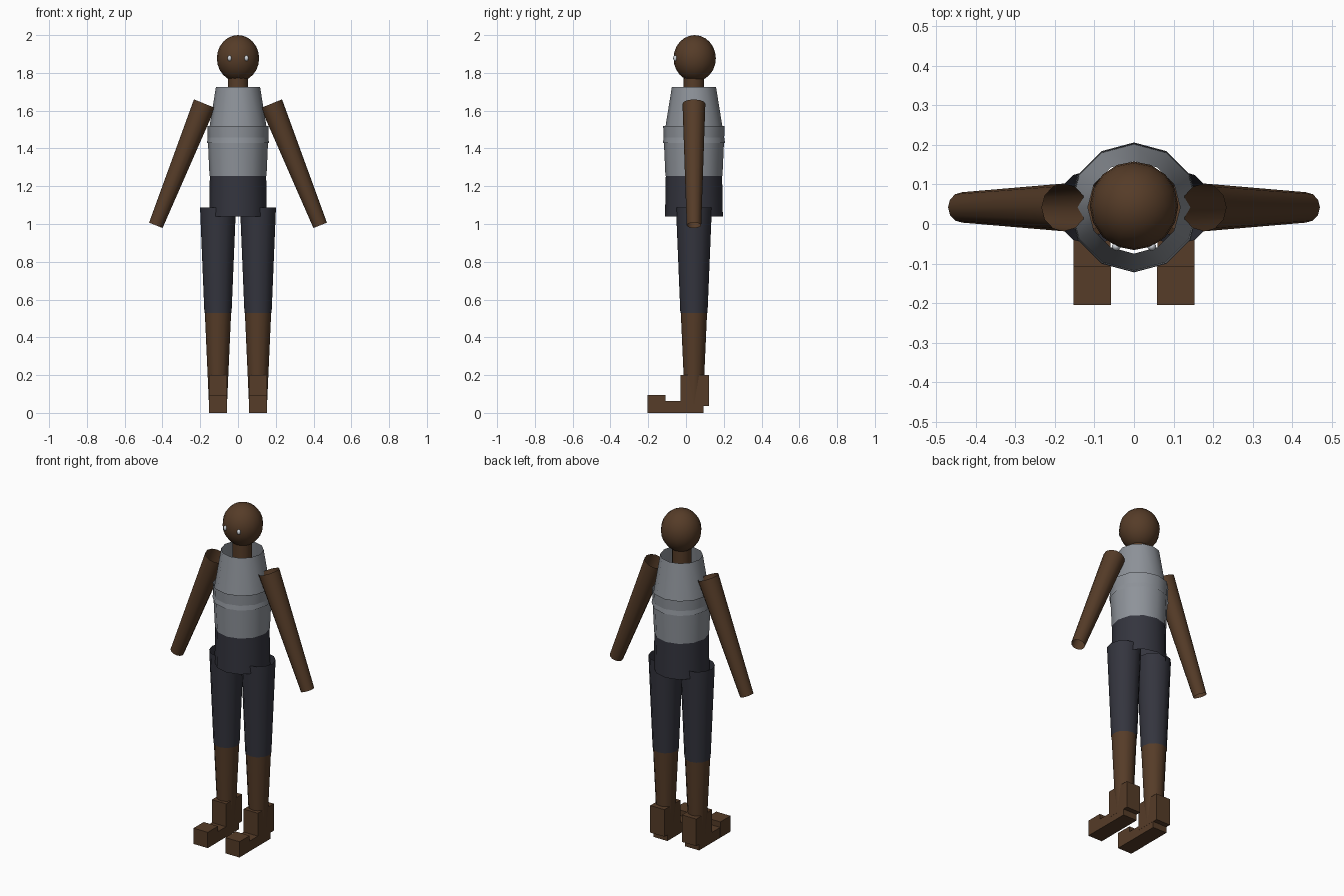
import bpy
import bmesh
import math
from mathutils import Vector, Matrix

if "Cube" in bpy.data.objects:
    bpy.data.objects.remove(bpy.data.objects["Cube"])

AXIS_Y = 0.042  # the body's central axis sits slightly behind the origin


def material(name, rgb):
    m = bpy.data.materials.new(name)
    m.diffuse_color = (*rgb, 1.0)
    m.use_nodes = True
    m.node_tree.nodes["Principled BSDF"].inputs["Base Color"].default_value = m.diffuse_color
    return m


SKIN = material("brown_skin", (0.092, 0.045, 0.021))
SHIRT = material("grey_shirt", (0.27, 0.29, 0.32))
PANTS = material("dark_navy_pants", (0.034, 0.035, 0.048))
EYE = material("pale_eye", (0.65, 0.68, 0.72))


def finish(bm, name, mat, smooth=True):
    for f in bm.faces:
        f.smooth = smooth
    me = bpy.data.meshes.new(name)
    bm.to_mesh(me)
    bm.free()
    me.materials.append(mat)
    ob = bpy.data.objects.new(name, me)
    bpy.context.collection.objects.link(ob)
    return ob


def tube(name, mat, low, high, r_low, r_high, sides=12):
    """Open-ended tapered tube between two points."""
    low, high = Vector(low), Vector(high)
    axis = high - low
    bm = bmesh.new()
    bmesh.ops.create_cone(bm, cap_ends=False, segments=sides, radius1=r_low,
                          radius2=r_high, depth=axis.length)
    turn = Vector((0, 0, 1)).rotation_difference(axis.normalized())
    bm.transform(Matrix.Translation((low + high) / 2) @ turn.to_matrix().to_4x4())
    return finish(bm, name, mat)


def ball(name, mat, centre, radii, sides, rings):
    bm = bmesh.new()
    bmesh.ops.create_uvsphere(bm, u_segments=sides, v_segments=rings, radius=1)
    bm.transform(Matrix.Translation(centre) @ Matrix.Diagonal((*radii, 1)))
    return finish(bm, name, mat)


def box(name, mat, lo, hi):
    lo, hi = Vector(lo), Vector(hi)
    bm = bmesh.new()
    bmesh.ops.create_cube(bm, size=1)
    bm.transform(Matrix.Translation((lo + hi) / 2) @ Matrix.Diagonal((*(hi - lo), 1)))
    return finish(bm, name, mat, smooth=False)


def upright(name, mat, x, z0, z1, r0, r1):
    return tube(name, mat, (x, AXIS_Y, z0), (x, AXIS_Y, z1), r0, r1)


# Head and neck
ball("head", SKIN, (0, 0.046, 1.877), (0.112, 0.112, 0.123), 16, 12)
upright("neck", SKIN, 0, 1.66, 1.80, 0.054, 0.054)

# Torso: overlapping shirt sections and hips
upright("upper_shirt", SHIRT, 0, 1.43, 1.725, 0.1645, 0.117)
upright("lower_shirt", SHIRT, 0, 1.255, 1.52, 0.151, 0.163)
upright("hips", PANTS, 0, 1.04, 1.26, 0.153, 0.149)

# Paired parts
for side, s in (("left", 1), ("right", -1)):
    ball(side + "_eye", EYE, (s * 0.045, -0.057, 1.878), (0.011, 0.011, 0.015), 10, 8)
    tube(side + "_arm", SKIN, (s * 0.435, AXIS_Y, 0.993), (s * 0.177, AXIS_Y, 1.637),
         0.0385, 0.0605)
    x = s * 0.106
    upright(side + "_trouser_leg", PANTS, x, 0.53, 1.088, 0.072, 0.095)
    upright(side + "_shin", SKIN, x, 0.05, 0.55, 0.048, 0.0705)
    # Foot: ankle block, sole and raised toe block
    w = 0.0475
    box(side + "_ankle", SKIN, (x - w, -0.03, 0.037), (x + w, 0.122, 0.2))
    box(side + "_sole", SKIN, (x - w + 0.0005, -0.2, 0), (x + w - 0.0005, 0.093, 0.062))
    box(side + "_toe", SKIN, (x - w, -0.205, 0), (x + w, -0.108, 0.095))
